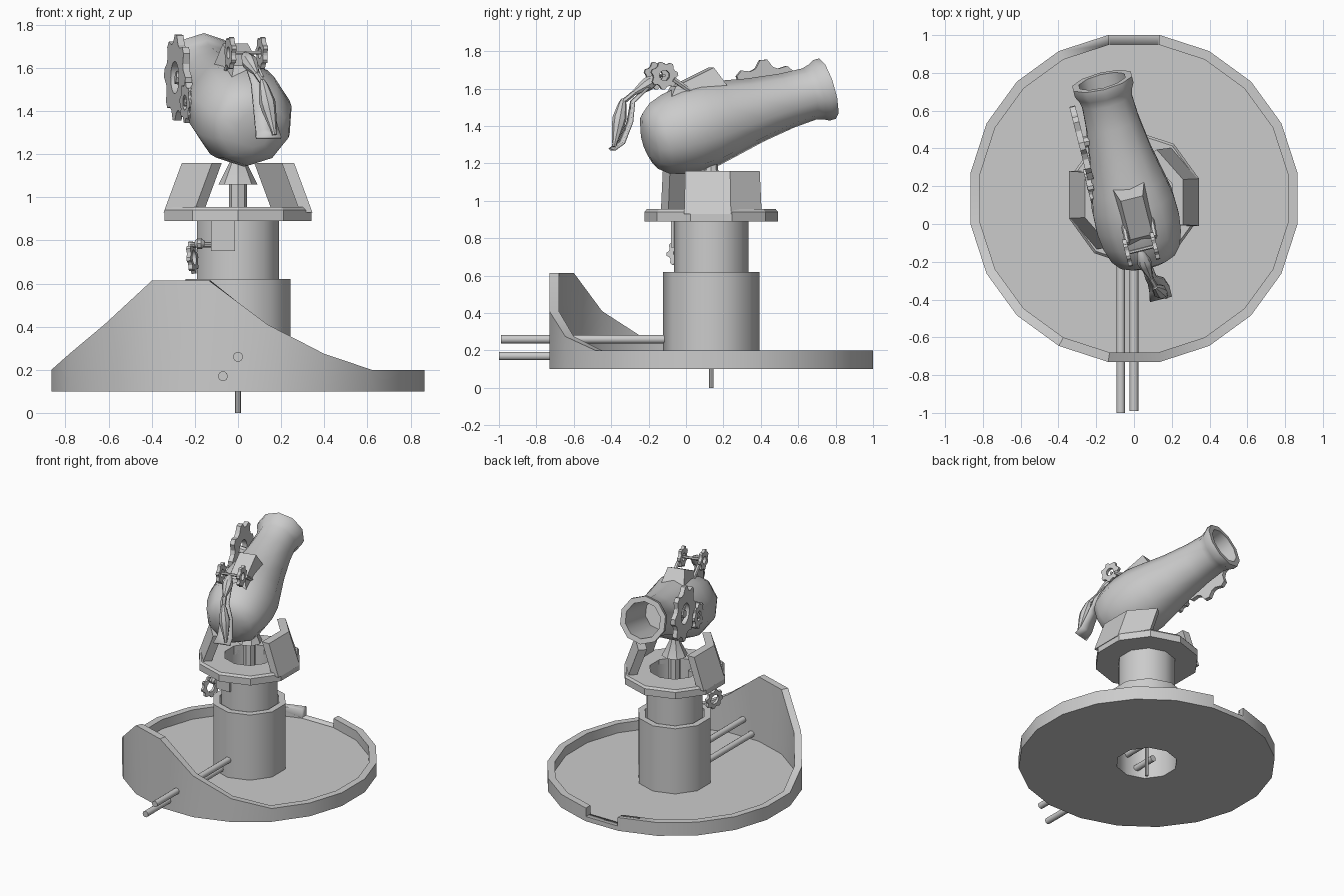
import bpy, bmesh
from math import sin, cos, pi, radians
from mathutils import Matrix, Vector

cube = bpy.data.objects.get("Cube")
if cube:
    bpy.data.objects.remove(cube, do_unlink=True)

CY = 0.135  # y of the tower axis
TOWER = Matrix.Translation((0, CY, 0))


def finish(name, bm, angle=40):
    bmesh.ops.remove_doubles(bm, verts=bm.verts, dist=1e-5)
    bmesh.ops.recalc_face_normals(bm, faces=bm.faces)
    mesh = bpy.data.meshes.new(name)
    bm.to_mesh(mesh)
    bm.free()
    ob = bpy.data.objects.new(name, mesh)
    bpy.context.collection.objects.link(ob)
    bpy.ops.object.select_all(action='DESELECT')
    ob.select_set(True)
    bpy.context.view_layer.objects.active = ob
    bpy.ops.object.shade_smooth_by_angle(angle=radians(angle))
    return ob


def lathe(name, profile, n, matrix, phase=0.0, closed=False, angle=40, shape=None):
    """Spin (radius, height) points around z; shape may adjust each vertex."""
    bm = bmesh.new()
    rings = []
    for i, (r, z) in enumerate(profile):
        ring = []
        for j in range(n):
            rr, zz = shape(i, j, r, z) if shape else (r, z)
            a = phase + 2 * pi * j / n
            ring.append(bm.verts.new(matrix @ Vector((rr * cos(a), rr * sin(a), zz))))
        rings.append(ring)
    pairs = list(zip(rings, rings[1:]))
    if closed:
        pairs.append((rings[-1], rings[0]))
    for lo, hi in pairs:
        for j in range(n):
            k = (j + 1) % n
            bm.faces.new((lo[j], lo[k], hi[k], hi[j]))
    return finish(name, bm, angle)


def prism(name, low, high, matrix=Matrix()):
    """Join two matching outlines into a solid."""
    bm = bmesh.new()
    a = [bm.verts.new(matrix @ Vector(p)) for p in low]
    b = [bm.verts.new(matrix @ Vector(p)) for p in high]
    bm.faces.new(a)
    bm.faces.new(b)
    for i in range(len(a)):
        k = (i + 1) % len(a)
        bm.faces.new((a[i], a[k], b[k], b[i]))
    return finish(name, bm, 20)


def aim(p, direction):
    return Matrix.Translation(p) @ Vector(direction).to_track_quat('Z', 'Y').to_matrix().to_4x4()


def spindle(name, p, q, stations, n=8):
    """Round part from p to q; stations are (radius, fraction of length)."""
    d = Vector(q) - Vector(p)
    prof = [(r, t * d.length) for r, t in stations]
    return lathe(name, [(0, prof[0][1])] + prof + [(0, prof[-1][1])], n, aim(p, d))


def rod(name, p, q, r, n=10):
    return spindle(name, p, q, [(r, 0), (r, 1)], n)


def gear(name, centre, axis, r, hole, half, teeth=8):
    def tooth(i, j, rr, z):
        return (rr * 0.82 if i in (1, 2) and j % 4 > 1 else rr), z
    prof = [(hole, -half), (r, -half), (r, half), (hole, half)]
    return lathe(name, prof, teeth * 4, aim(centre, axis), closed=True, angle=25, shape=tooth)


# Dish with a rim that sweeps up into a front shield
SHIELD = (0.615, 0.41, 0.275)


def shield(i, j, r, z):
    step = (j - 14) if j > 14 else (13 - j + 1) - 1
    step = j - 14 if j >= 14 else 13 - j
    if i in (2, 3) and step < 5 and step < len(SHIELD):
        z = SHIELD[step]
    return r, z


dish = lathe("base_dish", [(0.22, 0.1), (0.876, 0.1), (0.876, 0.2), (0.825, 0.2),
             (0.825, 0.13), (0.22, 0.13)], 20, TOWER, radians(9), True, 30, shield)

# Gap in the rim at the back
gap = [(-0.132, 0.85), (0.132, 0.85), (0.132, 1.1), (-0.132, 1.1)]
cutter = prism("rim_gap_cutter", [(x, y, 0.135) for x, y in gap], [(x, y, 0.3) for x, y in gap])
cutter.hide_render = True
cut = dish.modifiers.new("rim_gap", 'BOOLEAN')
cut.operation = 'DIFFERENCE'
cut.solver = 'EXACT'
cut.object = cutter
bpy.context.view_layer.objects.active = dish
bpy.ops.object.modifier_apply(modifier=cut.name)
bpy.data.objects.remove(cutter, do_unlink=True)

# Hollow telescoping tower and ring platform
for name, r0, r1, z0, z1 in (("lower_tower", 0.21, 0.257, 0.1, 0.62),
                             ("upper_tower", 0.175, 0.2, 0.5, 0.92)):
    lathe(name, [(r0, z0), (r1, z0), (r1, z1), (r0, z1)], 10, TOWER, pi / 2, True)
lathe("platform", [(0.175, 0.89), (0.358, 0.89), (0.358, 0.94), (0.345, 0.955), (0.175, 0.955)],
      10, TOWER, pi / 2, True, 25)

# Leaning side brackets, turned half a circle from each other
outline = [(0.345, -0.01), (0.345, 0.24), (0.205, 0.405),
           (0.16, 0.365), (0.288, 0.215), (0.288, -0.01)]
for name, s in (("left_bracket", 1), ("right_bracket", -1)):
    low = [(s * x, CY + s * (y - CY), 0.93) for x, y in outline]
    high = [(s * (x - 0.085), CY + s * (y - CY) * 0.96, 1.16) for x, y in outline]
    prism(name, low, high)

# Central shaft with the cone that carries the barrel
lathe("shaft", [(0, 0), (0.013, 0), (0.013, 0.65), (0.042, 0.65), (0.042, 1.06),
      (0.09, 1.06), (0.035, 1.17), (0.035, 1.22), (0, 1.22)], 8, TOWER, angle=30)

# Feed rods through the shield
rod("upper_feed_rod", (0, -0.99, 0.26), (0, 0.12, 0.26), 0.023)
rod("lower_feed_rod", (-0.07, -1, 0.17), (-0.07, 0.12, 0.17), 0.023)

# Crank box and handwheel on the tower
face = [(-0.125, -0.08), (-0.015, -0.08), (-0.015, 0), (-0.125, 0)]
prism("crank_box", [(x, y, 0.75) for x, y in face], [(x, y, 0.89) for x, y in face])
rod("crank_axle", (-0.1, -0.055, 0.78), (-0.22, -0.04, 0.78), 0.012, 8)
spindle("crank_knob", (-0.155, -0.05, 0.785), (-0.2, -0.045, 0.785),
        [(0.012, 0), (0.025, 0.3), (0.025, 0.7), (0.012, 1)])
gear("crank_wheel", (-0.212, -0.03, 0.72), (1, -0.25, 0.1), 0.075, 0.035, 0.01)

# Barrel frame: local z runs along the bore, local -y is up
BARREL = (Matrix.Translation((0.07, -0.19, 1.32)) @ Matrix.Rotation(radians(14.2), 4, 'Z')
          @ Matrix.Rotation(radians(-74), 4, 'X'))
SIDE = BARREL.to_3x3() @ Vector((1, 0, 0))
lathe("barrel", [(0, -0.03), (0.085, -0.025), (0.155, 0), (0.195, 0.05), (0.222, 0.13),
      (0.234, 0.22), (0.23, 0.33), (0.21, 0.43), (0.175, 0.6), (0.15, 0.78), (0.142, 0.91),
      (0.152, 0.95), (0.168, 0.98), (0.168, 1.015), (0.13, 1.015), (0.115, 0.65), (0, 0.65)],
      10, BARREL, pi / 10)

# Wedge housing on top of the barrel
side = [(0.085, -0.18, 0.14), (0.06, -0.245, 0.2), (0.06, -0.285, 0.43), (0.085, -0.17, 0.47)]
prism("top_wedge", side, [(-x, y, z) for x, y, z in side], BARREL)

# Gear train on the right flank
gear("large_side_gear", (-0.278, 0.43, 1.555), SIDE, 0.2, 0.075, 0.016)
gear("small_side_gear", (-0.232, 0.2, 1.44), SIDE, 0.095, 0.035, 0.016)
rod("large_gear_axle", (-0.29, 0.43, 1.555), (-0.16, 0.45, 1.54), 0.03, 8)
rod("small_gear_axle", (-0.25, 0.2, 1.44), (-0.15, 0.22, 1.44), 0.02, 8)

# Pair of hammer gears with support arms
hub = Vector((0.038, -0.135, 1.67))
for name, s in (("left", 1), ("right", -1)):
    c = hub + SIDE * (0.075 * s)
    gear(name + "_hammer_gear", c, SIDE, 0.075, 0.028, 0.011, 7)
    rod(name + "_hammer_arm", c + Vector((0, 0.05, -0.02)), c + Vector((-0.02, 0.15, -0.09)), 0.014, 6)

# Jointed spindle linkage behind the breech
bulge = [(0.01, 0), (0.022, 0.1), (0.038, 0.4), (0.034, 0.55), (0.012, 0.95), (0.012, 1)]
rod("linkage_pin", hub - SIDE * 0.07, hub + SIDE * 0.07, 0.01, 6)
spindle("upper_spindle", (0.03, -0.14, 1.665), (0.09, -0.29, 1.57), bulge)
rod("linkage_joint", (0.085, -0.28, 1.575), (0.115, -0.335, 1.53), 0.014, 6)
spindle("lower_spindle", (0.112, -0.335, 1.545), (0.17, -0.385, 1.29), bulge)

# Curved trigger plate
path = [(0.06, -0.2, 1.61, 0.025), (0.09, -0.285, 1.53, 0.03), (0.115, -0.3, 1.42, 0.045),
        (0.135, -0.345, 1.31, 0.055), (0.142, -0.395, 1.275, 0.06)]
bm = bmesh.new()
rows = [[bm.verts.new(Vector(p[:3]) + SIDE * (s * p[3])) for s in (-1, 1)] for p in path]
for a, b in zip(rows, rows[1:]):
    bm.faces.new((a[0], a[1], b[1], b[0]))
plate = finish("trigger_plate", bm, 40)
solid = plate.modifiers.new("thickness", 'SOLIDIFY')
solid.thickness = 0.014
solid.offset = 0
